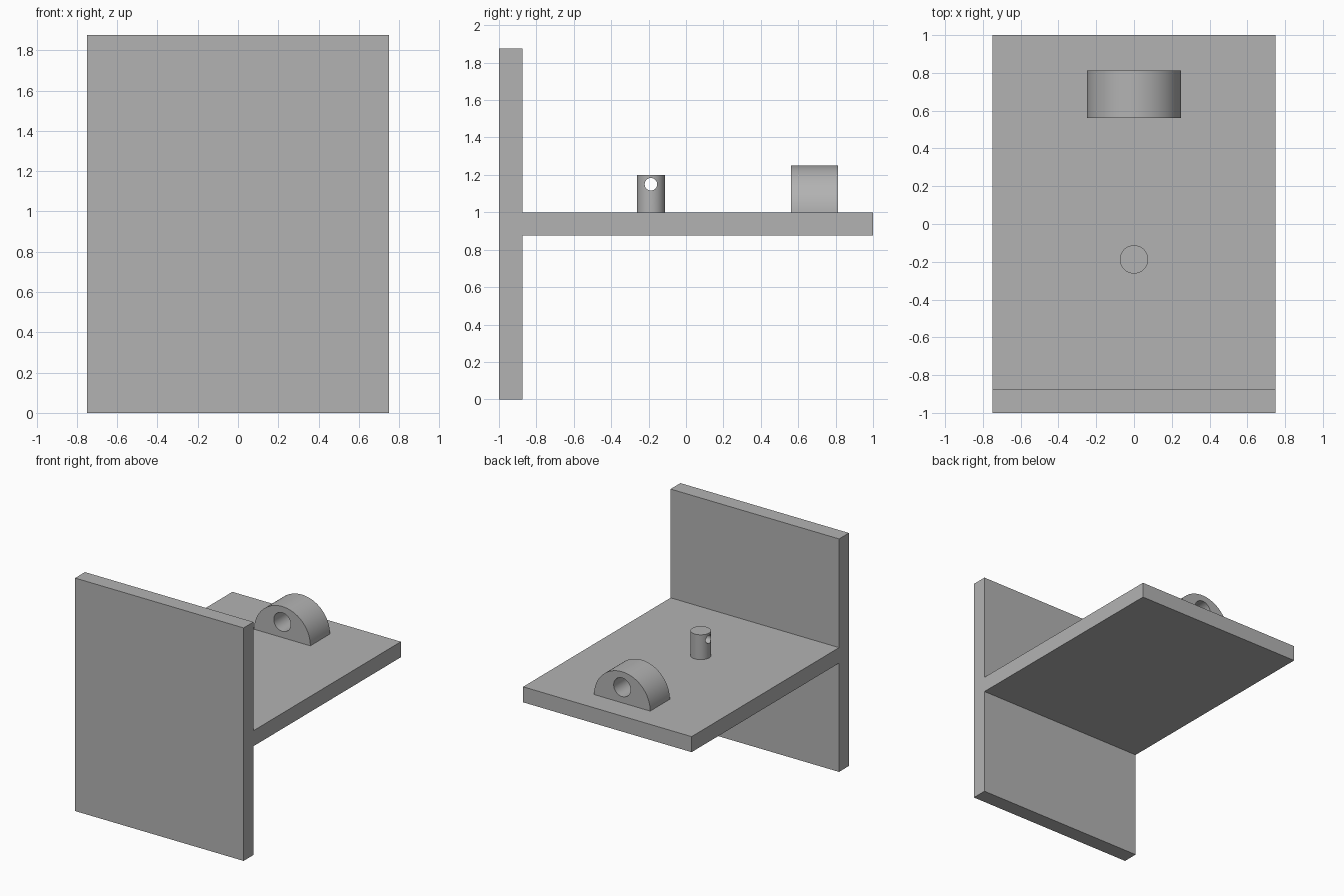
import bpy, bmesh, math
from mathutils import Matrix, Vector

cube = bpy.data.objects.get("Cube")
if cube:
    bpy.data.objects.remove(cube, do_unlink=True)

GREY = (0.45, 0.45, 0.45, 1)
grey = bpy.data.materials.new("plain grey")
grey.use_nodes = True
grey.diffuse_color = GREY
grey.node_tree.nodes["Principled BSDF"].inputs["Base Color"].default_value = GREY


def make_object(name, bm):
    bmesh.ops.recalc_face_normals(bm, faces=bm.faces)
    mesh = bpy.data.meshes.new(name)
    bm.to_mesh(mesh)
    bm.free()
    mesh.materials.append(grey)
    obj = bpy.data.objects.new(name, mesh)
    bpy.context.collection.objects.link(obj)
    return obj


def extrude_profile(name, points, offset):
    bm = bmesh.new()
    face = bm.faces.new([bm.verts.new(p) for p in points])
    result = bmesh.ops.extrude_face_region(bm, geom=[face], use_keep_orig=True)
    moved = [v for v in result["geom"] if isinstance(v, bmesh.types.BMVert)]
    bmesh.ops.translate(bm, verts=moved, vec=Vector(offset))
    return make_object(name, bm)


def cylinder(name, radius, depth, centre, axis="Z", segments=64):
    turn = {"X": Matrix.Rotation(math.pi / 2, 4, "Y"),
            "Y": Matrix.Rotation(math.pi / 2, 4, "X"),
            "Z": Matrix.Identity(4)}[axis]
    bm = bmesh.new()
    bmesh.ops.create_cone(bm, cap_ends=True, segments=segments, radius1=radius,
                          radius2=radius, depth=depth,
                          matrix=Matrix.Translation(centre) @ turn)
    return make_object(name, bm)


def drill(obj, cutter):
    """Cut the hole for good, then drop the cutter and smooth the round faces."""
    mod = obj.modifiers.new("hole", "BOOLEAN")
    mod.operation = "DIFFERENCE"
    mod.solver = "EXACT"
    mod.object = cutter
    bpy.ops.object.select_all(action="DESELECT")
    bpy.context.view_layer.objects.active = obj
    obj.select_set(True)
    bpy.ops.object.modifier_apply(modifier=mod.name)
    bpy.data.objects.remove(cutter, do_unlink=True)
    bpy.ops.object.shade_smooth_by_angle(angle=math.radians(30))


HALF_WIDTH = 0.75
HEIGHT = 1.875
FRONT = -0.875      # back face of the upright plate
TOP = 1.0           # top of the shelf
UNDER = 0.875       # underside of the shelf

# Upright plate and shelf as one T-shaped section
section = [(-1, 0), (FRONT, 0), (FRONT, UNDER), (1, UNDER),
           (1, TOP), (FRONT, TOP), (FRONT, HEIGHT), (-1, HEIGHT)]
extrude_profile("plate_and_shelf", [(-HALF_WIDTH, y, z) for y, z in section],
                (2 * HALF_WIDTH, 0, 0))

# Half-round lug with a hole running front to back
STEPS = 48
arch = [(0.25 * math.cos(math.pi * i / STEPS), 0.5625,
         TOP + 0.25 * math.sin(math.pi * i / STEPS)) for i in range(STEPS + 1)]
lug = extrude_profile("half_round_lug", arch, (0, 0.25, 0))
drill(lug, cylinder("lug_hole", 0.075, 0.5, (0, 0.6875, TOP + 0.125), "Y"))

# Round pin with a small cross hole running side to side
pin = cylinder("pin", 0.075, 0.2, (0, -0.1875, TOP + 0.1))
drill(pin, cylinder("pin_hole", 0.0335, 0.4, (0, -0.1875, TOP + 0.15), "X", 48))
